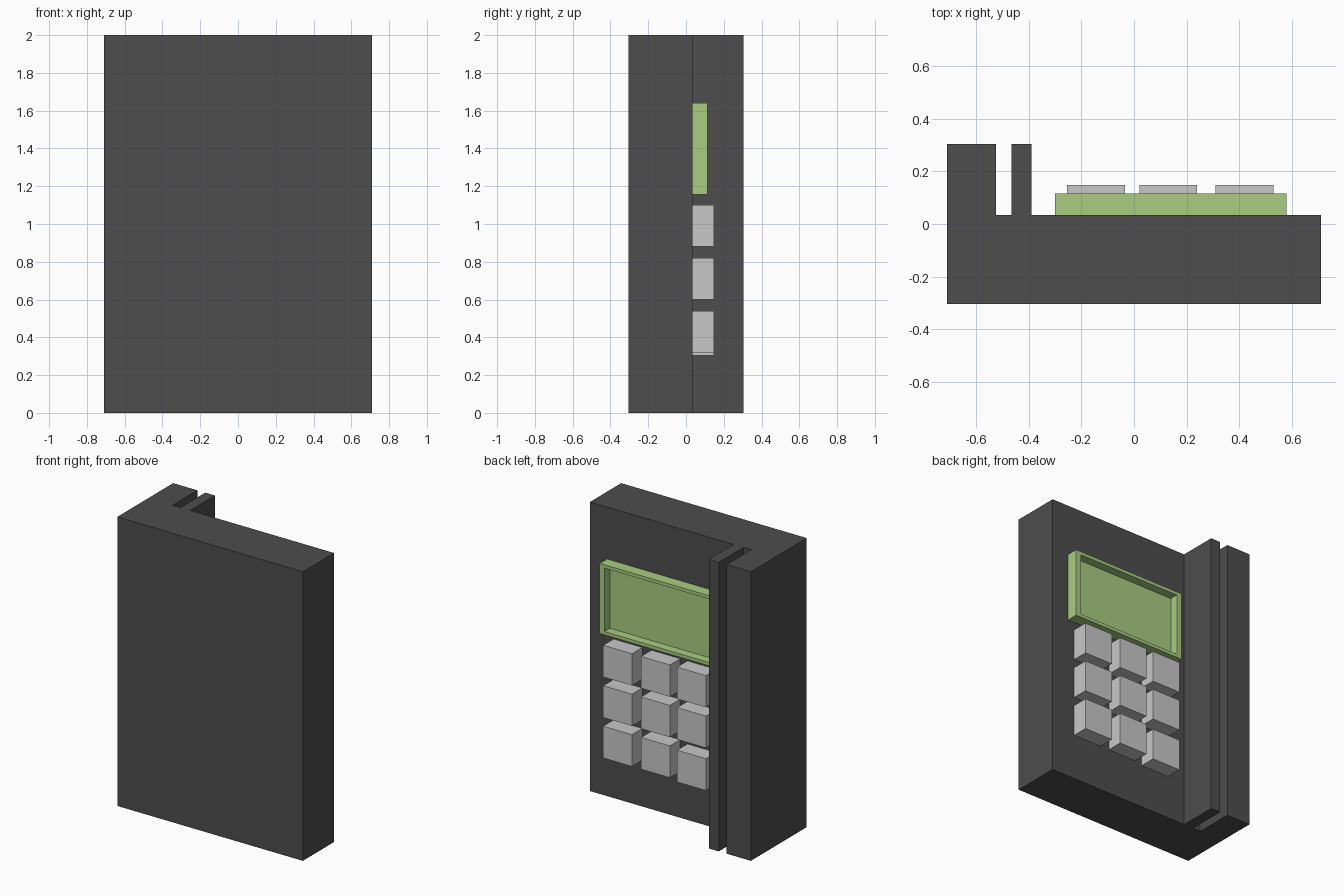
import bpy
import bmesh
from mathutils import Matrix, Vector

default = bpy.data.objects.get("Cube")
if default:
    bpy.data.objects.remove(default, do_unlink=True)


def make_material(name, color):
    mat = bpy.data.materials.new(name)
    mat.use_nodes = True
    mat.diffuse_color = (*color, 1)
    mat.node_tree.nodes["Principled BSDF"].inputs["Base Color"].default_value = (*color, 1)
    return mat


def add_object(name, bm, mat):
    bmesh.ops.recalc_face_normals(bm, faces=bm.faces)
    mesh = bpy.data.meshes.new(name)
    bm.to_mesh(mesh)
    bm.free()
    mesh.materials.append(mat)
    obj = bpy.data.objects.new(name, mesh)
    bpy.context.collection.objects.link(obj)
    return obj


def box_mesh(x, y, z):
    """Box from (low, high) ranges on each axis."""
    bm = bmesh.new()
    size = [b - a for a, b in (x, y, z)]
    centre = [(a + b) / 2 for a, b in (x, y, z)]
    bmesh.ops.create_cube(bm, size=1, matrix=Matrix.Translation(centre) @ Matrix.Diagonal((*size, 1)))
    return bm


dark_grey = make_material("dark grey", (0.075, 0.075, 0.075))
light_grey = make_material("light grey", (0.58, 0.58, 0.58))
green = make_material("screen green", (0.4, 0.61, 0.22))

PANEL_Y = 0.035

# Body: slab with a slotted ridge along one side, extruded upwards
profile = [(-0.71, -0.305), (0.71, -0.305), (0.71, PANEL_Y), (-0.39, PANEL_Y),
           (-0.39, 0.305), (-0.465, 0.305), (-0.465, PANEL_Y),
           (-0.525, PANEL_Y), (-0.525, 0.305), (-0.71, 0.305)]
bm = bmesh.new()
base = bm.faces.new([bm.verts.new((x, y, 0)) for x, y in profile])
top = bmesh.ops.extrude_face_region(bm, geom=[base])["geom"]
bmesh.ops.translate(bm, vec=(0, 0, 2), verts=[v for v in top if isinstance(v, bmesh.types.BMVert)])
add_object("body", bm, dark_grey)

# Screen: box whose outer face is inset to a rim and pushed in
bm = box_mesh((-0.3, 0.58), (PANEL_Y, 0.115), (1.155, 1.64))
bm.normal_update()
face = max(bm.faces, key=lambda f: f.calc_center_median().y)
centre = face.calc_center_median()
bmesh.ops.inset_individual(bm, faces=[face], thickness=0.04)
for v in face.verts:
    v.co.x += -0.01 if v.co.x > centre.x else 0.01
    v.co.z += 0.005 if v.co.z > centre.z else -0.005
# Straight recess walls below the rim
floor = bmesh.ops.extrude_discrete_faces(bm, faces=[face])["faces"][0]
bmesh.ops.translate(bm, vec=Vector((0, -0.06, 0)), verts=list(floor.verts))
add_object("screen", bm, green)

# Keypad: three by three grid, with the last key set slightly low
for row, z in enumerate((0.88, 0.6, 0.32)):
    for col, x in enumerate((0.31, 0.02, -0.255)):
        low = z - 0.015 if row == 2 and col == 2 else z
        bm = box_mesh((x, x + 0.22), (PANEL_Y - 0.005, 0.148), (low, low + 0.22))
        add_object(f"key_{row + 1}_{col + 1}", bm, light_grey)
